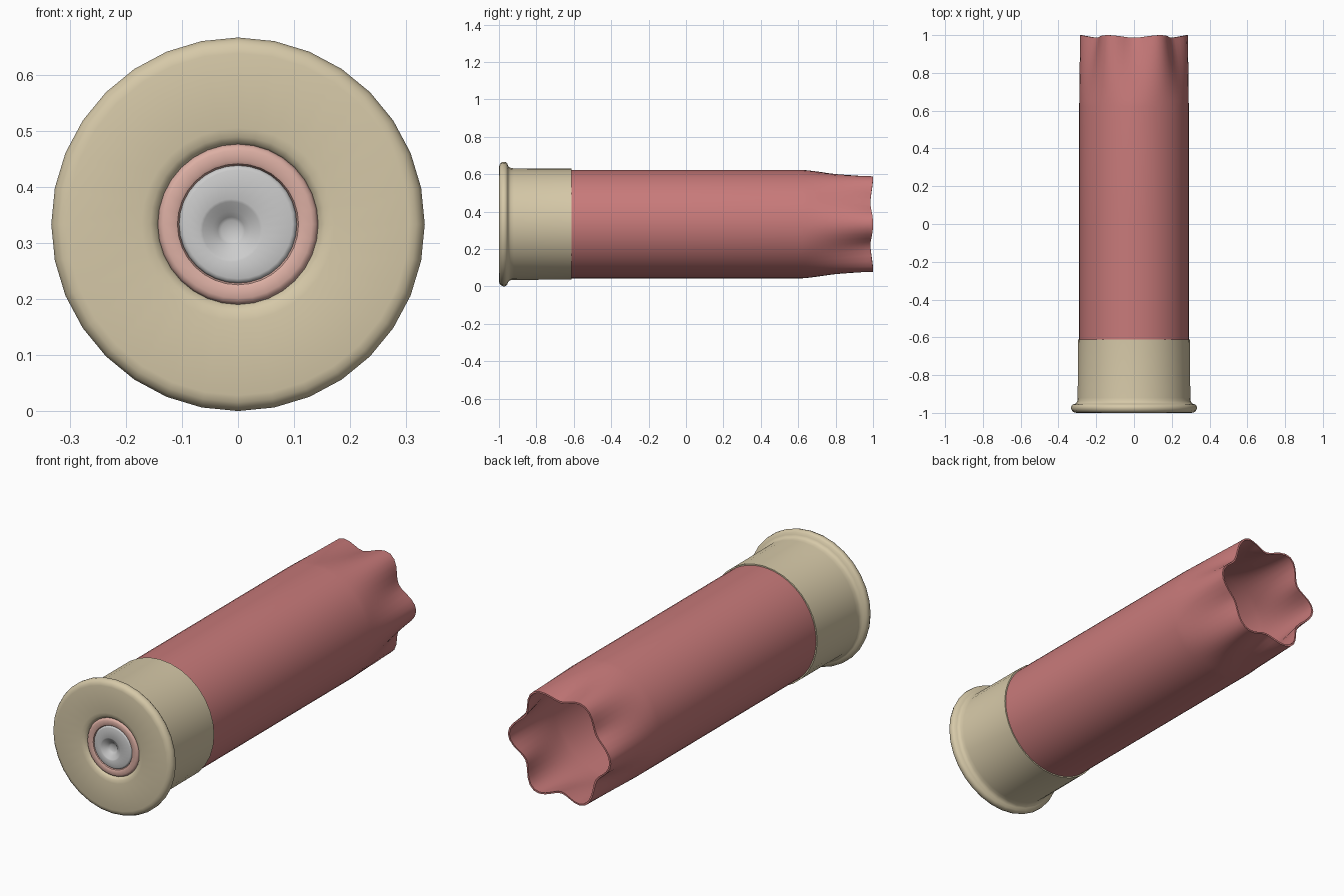
import bpy, bmesh, math

if "Cube" in bpy.data.objects:
    bpy.data.objects.remove(bpy.data.objects["Cube"])

CZ = 0.333  # height of the shell axis


def material(name, rgb):
    m = bpy.data.materials.new(name)
    m.diffuse_color = (*rgb, 1)
    m.use_nodes = True
    m.node_tree.nodes["Principled BSDF"].inputs["Base Color"].default_value = m.diffuse_color
    return m


def lathe(name, profile, mat=None, segs=32, closed=False, warp=None, angle=40):
    """Spin (radius, y[, dx, dz]) points around the y axis; radius 0 makes a pole."""
    bm = bmesh.new()
    rings = []
    for p in profile:
        r, y = p[:2]
        dx, dz = p[2:] if len(p) > 2 else (0, 0)
        if r == 0:
            rings.append([bm.verts.new((dx, y, CZ + dz))] * segs)
            continue
        ring = []
        for i in range(segs):
            a = math.tau * i / segs
            rr, yy = warp(r, y, a) if warp else (r, y)
            ring.append(bm.verts.new((dx + rr * math.cos(a), yy, CZ + dz + rr * math.sin(a))))
        rings.append(ring)
    pairs = list(zip(rings, rings[1:]))
    if closed:
        pairs.append((rings[-1], rings[0]))
    for a, b in pairs:
        for i in range(segs):
            j = (i + 1) % segs
            loop = list(dict.fromkeys((a[i], a[j], b[j], b[i])))
            if len(loop) > 2:
                bm.faces.new(loop)
    bmesh.ops.recalc_face_normals(bm, faces=bm.faces[:])
    me = bpy.data.meshes.new(name)
    bm.to_mesh(me)
    bm.free()
    ob = bpy.data.objects.new(name, me)
    bpy.context.collection.objects.link(ob)
    if mat:
        me.materials.append(mat)
    bpy.ops.object.select_all(action='DESELECT')
    ob.select_set(True)
    bpy.context.view_layer.objects.active = ob
    bpy.ops.object.shade_smooth_by_angle(angle=math.radians(angle))
    return ob


def crimp(r, y, a):
    """Pinch the tube into a six-pointed mouth toward its open end."""
    t = max(0.0, (y - 0.62) / 0.38)
    wave = math.cos(6 * a)
    s = t ** 1.25
    return r - s * (0.033 - 0.028 * wave), y - 0.007 * (1 - wave) * t ** 4


brass = material("brass", (0.67, 0.58, 0.39))
red = material("red_plastic", (0.58, 0.195, 0.195))
copper = material("copper", (0.72, 0.43, 0.37))

# brass head with rounded rim, groove and primer pocket
lathe("brass_head", [
    (0.141, -0.93), (0.141, -0.978), (0.146, -0.988), (0.156, -0.995), (0.172, -0.998),
    (0.305, -1.0), (0.318, -0.997), (0.328, -0.989), (0.333, -0.977), (0.332, -0.965),
    (0.325, -0.956), (0.313, -0.952), (0.305, -0.947), (0.300, -0.937), (0.298, -0.92),
    (0.297, -0.612), (0.288, -0.612), (0.285, -0.93)], brass, closed=True)

# plastic hull: outer wall, crimped lip, inner wall and floor
ys = [0.62 + 0.38 * i / 12 for i in range(13)]
outer = [(0.290, -0.63), (0.290, 0.0)] + [(0.290, y) for y in ys]
inner = [(0.281, y) for y in reversed(ys)] + [(0.281, 0.0), (0.281, -0.6), (0, -0.6)]
lathe("hull", [(0, -0.63)] + outer + inner, red, segs=60, warp=crimp, angle=50)

# copper primer cup
lathe("primer_ring", [
    (0.143, -0.93), (0.143, -0.982), (0.139, -0.989), (0.132, -0.992), (0.114, -0.992),
    (0.108, -0.989), (0.105, -0.982), (0.105, -0.93)], copper, closed=True)

# primer with an off-centre firing pin dent
o = (-0.012, -0.011)
lathe("primer", [
    (0, -0.93), (0.105, -0.93), (0.105, -0.984), (0.102, -0.989), (0.097, -0.991),
    (0.056, -0.991, *o), (0.051, -0.989, *o), (0.046, -0.985, *o), (0.034, -0.980, *o),
    (0.024, -0.970, *o), (0.018, -0.966, *o), (0, -0.965, *o)])
